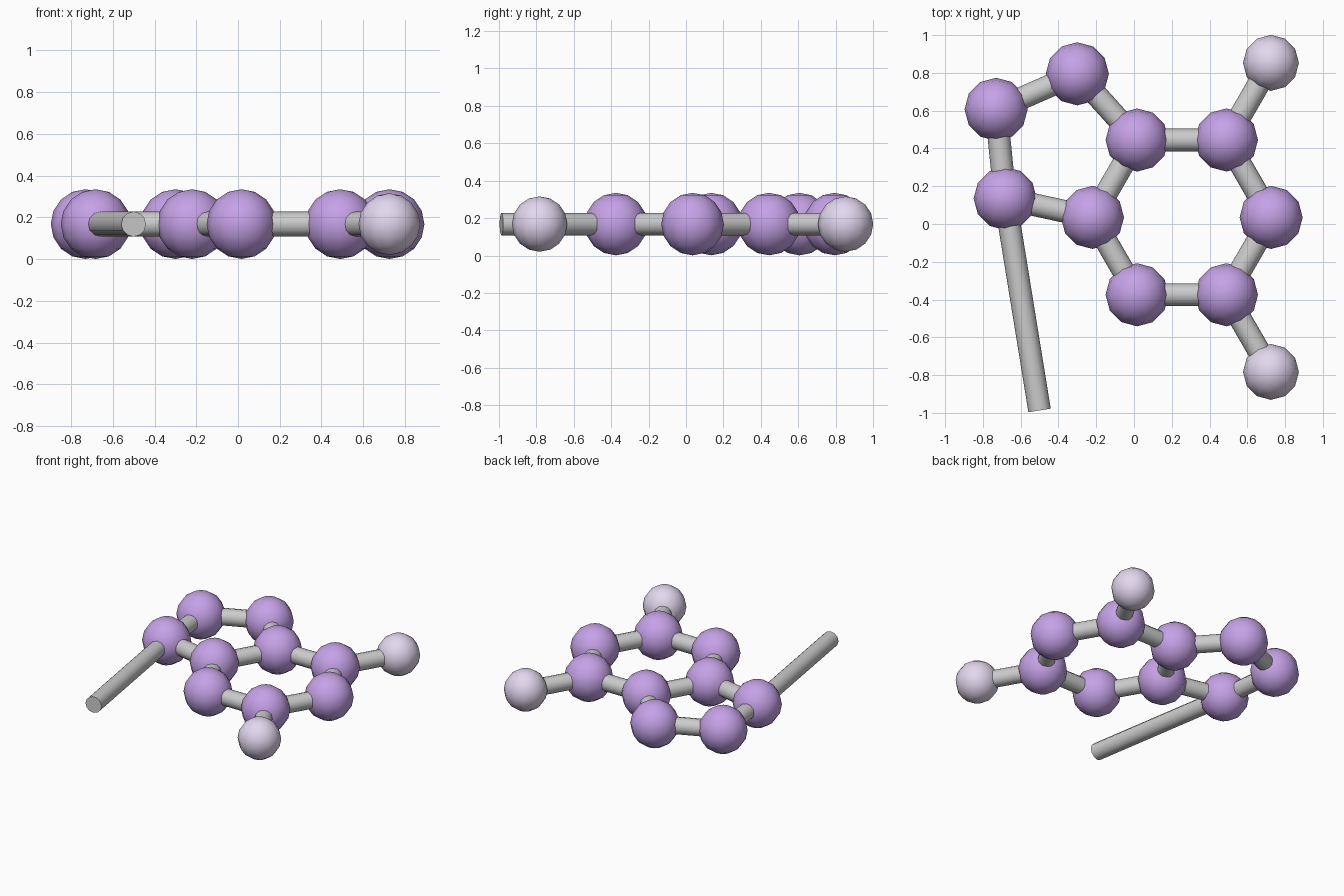
import bpy
import math
from mathutils import Vector

if "Cube" in bpy.data.objects:
    bpy.data.objects.remove(bpy.data.objects["Cube"])

Z = 0.168           # height of the flat molecule's plane
BOND_R = 0.06


def material(name, color):
    m = bpy.data.materials.new(name)
    m.diffuse_color = color
    m.use_nodes = True
    m.node_tree.nodes["Principled BSDF"].inputs["Base Color"].default_value = m.diffuse_color
    return m


purple = material("purple", (0.56, 0.36, 0.80, 1))
pale = material("pale_lilac", (0.77, 0.68, 0.86, 1))


def atom(name, pos, radius, mat):
    bpy.ops.mesh.primitive_uv_sphere_add(
        segments=12, ring_count=8, radius=radius, location=(pos[0], pos[1], Z))
    ob = bpy.context.object
    ob.name = name
    ob.data.materials.append(mat)
    bpy.ops.object.shade_smooth()


def bond(name, a, b):
    a, b = Vector((a[0], a[1], Z)), Vector((b[0], b[1], Z))
    d = b - a
    bpy.ops.mesh.primitive_cylinder_add(
        vertices=12, radius=BOND_R, depth=d.length, location=(a + b) / 2,
        rotation=d.to_track_quat('Z', 'Y').to_euler())
    bpy.context.object.name = name
    bpy.ops.object.shade_smooth_by_angle(angle=math.radians(40))


# Six-sided ring
hexagon = [(0.253 + 0.473 * math.cos(math.radians(60 * i)),
            0.035 + 0.473 * math.sin(math.radians(60 * i))) for i in range(6)]
for i, p in enumerate(hexagon):
    atom(f"ring_atom_{i}", p, 0.167, purple)
    bond(f"ring_bond_{i}", p, hexagon[(i + 1) % 6])

# Five-sided ring sharing one edge of the hexagon
pentagon = [(-0.30, 0.795), (-0.73, 0.607), (-0.682, 0.135)]
for i, p in enumerate(pentagon):
    atom(f"side_ring_atom_{i}", p, 0.167, purple)
chain = [hexagon[2]] + pentagon + [hexagon[3]]
for i in range(4):
    bond(f"side_ring_bond_{i}", chain[i], chain[i + 1])

# Pale outer atoms
for side, p, base in (("back", (0.725, 0.853), hexagon[1]),
                      ("front", (0.725, -0.783), hexagon[5])):
    atom(f"{side}_outer_atom", p, 0.148, pale)
    bond(f"{side}_outer_bond", base, p)

# Long open-ended stick
bond("long_stick", pentagon[2], (-0.50, -0.987))
